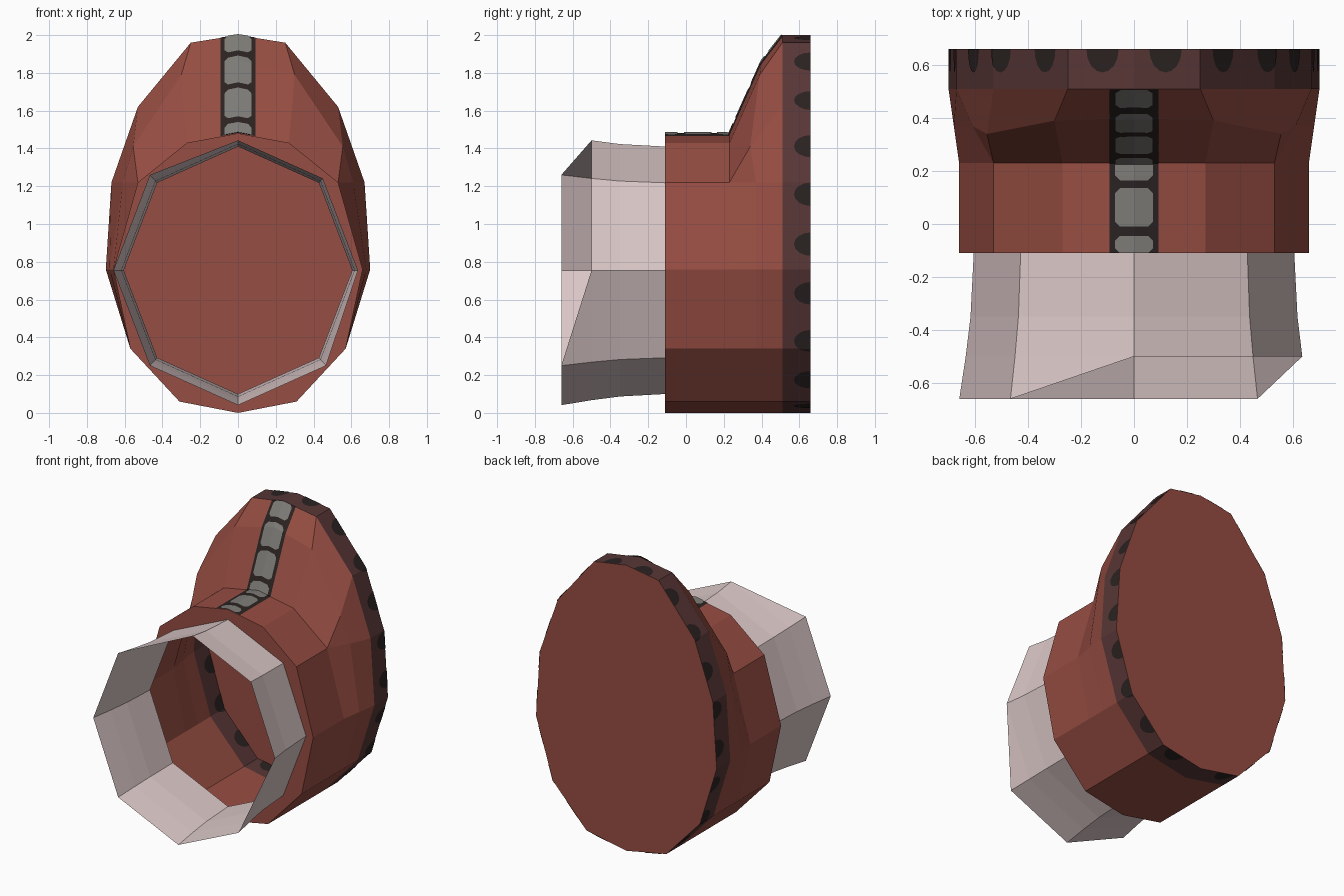
import bpy, bmesh, math
from mathutils import Vector

if "Cube" in bpy.data.objects:
    bpy.data.objects.remove(bpy.data.objects["Cube"])


def material(name, r, g, b):
    m = bpy.data.materials.new(name)
    lin = lambda c: ((c / 255 + 0.055) / 1.055) ** 2.4
    m.diffuse_color = (lin(r), lin(g), lin(b), 1)
    m.use_nodes = True
    m.node_tree.nodes["Principled BSDF"].inputs["Base Color"].default_value = m.diffuse_color
    return m


BRICK = material("brick_red", 150, 77, 66)
RIM = material("dark_maroon", 88, 54, 54)
SPOT = material("near_black", 42, 34, 33)
GREY = material("panel_grey", 125, 123, 118)
GLASS = material("pale_pink", 218, 198, 198)


def new_object(name, bm, mats, recalc=False):
    bmesh.ops.remove_doubles(bm, verts=bm.verts, dist=0.0005)
    if recalc:
        bmesh.ops.recalc_face_normals(bm, faces=bm.faces)
    me = bpy.data.meshes.new(name)
    bm.to_mesh(me)
    bm.free()
    for m in mats:
        me.materials.append(m)
    ob = bpy.data.objects.new(name, me)
    bpy.context.collection.objects.link(ob)
    return ob


def face(bm, pts, mat=0):
    """Add a face, skipping repeated points."""
    keep = []
    for p in pts:
        if all((Vector(p) - Vector(q)).length > 0.0005 for q in keep):
            keep.append(p)
    if len(keep) > 2:
        bm.faces.new([bm.verts.new(p) for p in keep]).material_index = mat


def loft(bm, a, b, mat=0):
    n = len(a)
    for i in range(n):
        j = (i + 1) % n
        face(bm, [a[i], a[j], b[j], b[i]], mat)


def mirror_ring(half):
    """Half outline from top to bottom -> closed loop."""
    return half + [(-x, y, z) for x, y, z in half[-2:0:-1]]


# Outlines of the body, right half from top to bottom
low = [(0.57, 0.34), (0.31, 0.06), (0, 0)]
rear = [(0, 2.0), (0.25, 1.96), (0.53, 1.62), (0.67, 1.22), (0.70, 0.76)] + low
front = [(0, 1.48), (0.27, 1.43), (0.53, 1.22), (0.53, 1.22), (0.66, 0.76)] + low
mid = [(0, 0.40, 1.86), (0.30, 0.39, 1.79), (0.555, 0.34, 1.41),
       (0.61, 0.37, 1.22), (0.68, 0.37, 0.76)] + [(x, 0.37, z) for x, z in low]
at = lambda half, y: mirror_ring([(x, y, z) for x, z in half])

# Octagonal opening, at which the tube starts
CZ = 0.755


def octagon(k, y, s=1.0):
    a = k * math.pi / 4
    return (0.605 * s * math.sin(a), y, CZ + 0.655 * s * math.cos(a))


hole = mirror_ring([octagon(k, -0.11) for k in (0, 1, 1, 1, 2, 3, 3, 4)])

# Body shell: front collar, neck, flared hood, rim and back plate
bm = bmesh.new()
f0, f1 = at(front, -0.11), at(front, 0.23)
r0, r1 = at(rear, 0.51), at(rear, 0.66)
loft(bm, hole, f0)
loft(bm, f0, f1)
loft(bm, f1, mirror_ring(mid))
loft(bm, mirror_ring(mid), r0)
loft(bm, r0, r1, 1)
face(bm, r1)
new_object("body_shell", bm, [BRICK, RIM], True)

# Open front tube with a stepped lip
bm = bmesh.new()
scale = {-0.11: 1.0, -0.35: 1.02, -0.50: 1.05, -0.66: 1.09}
tube = [[octagon(k, y, s) for k in range(8)] for y, s in scale.items()]
short = (0, 1, 2)
tube[3] = [tube[2][k] if k in short else tube[3][k] for k in range(8)]
loft(bm, tube[0], tube[1])
loft(bm, tube[1], [tube[2][k] if k in short else octagon(k, -0.50, 1.05) for k in range(8)])
loft(bm, tube[2], tube[3])
new_object("front_tube", bm, [GLASS], True)


# Centre strip draped over the top ridge
ridge = [Vector(p) for p in ((0, -0.11, 1.48), (0, 0.23, 1.48), mid[0], (0, 0.51, 2.0))]
side = [Vector(p) for p in ((0.27, -0.11, 1.43), (0.27, 0.23, 1.43), mid[1], (0.25, 0.51, 1.96))]
knots = [0]
for a, b in zip(ridge, ridge[1:]):
    knots.append(knots[-1] + (b - a).length)


def drape(x, s, lift):
    i = max(k for k in range(3) if s >= knots[k] - 1e-6)
    t = (s - knots[i]) / (knots[i + 1] - knots[i])
    c, n = ridge[i].lerp(ridge[i + 1], t), side[i].lerp(side[i + 1], t)
    p = c.lerp(n, abs(x) / n.x)
    slant = 0.7 if knots[1] - 1e-6 <= s else 0.0
    return (x, p.y - lift * slant, p.z + lift * (1 - slant * 0.3))


def strip_plate(bm, s0, s1, w, chamfer, lift):
    cuts = sorted({s0, s0 + chamfer, s1 - chamfer, s1} | {k for k in knots if s0 < k < s1})
    width = lambda s: w - max(0, chamfer - min(s - s0, s1 - s))
    for a, b in zip(cuts, cuts[1:]):
        for m in (1, -1):
            q = [drape(0, a, lift), drape(m * width(a), a, lift),
                 drape(m * width(b), b, lift), drape(0, b, lift)]
            face(bm, q[::m])


bm = bmesh.new()
strip_plate(bm, 0, knots[3], 0.092, 0, 0.003)
new_object("strip_backing", bm, [SPOT])
bm = bmesh.new()
for s0, s1 in ((0, 0.065), (0.10, 0.245), (0.275, 0.40), (0.433, 0.60),
               (0.63, 0.79), (0.825, knots[3])):
    strip_plate(bm, s0, s1, 0.071, 0.018, 0.007)
new_object("strip_panels", bm, [GREY])

# Half-round spots around the rim, outside and inside
pts = [Vector((x, 0, z)) for x, z in rear]
run = [0]
for a, b in zip(pts, pts[1:]):
    run.append(run[-1] + (b - a).length)


def segment_point(i, d, y, lift):
    t = (d - run[i]) / (run[i + 1] - run[i])
    v = (pts[i + 1] - pts[i]).normalized()
    p = pts[i].lerp(pts[i + 1], t) + Vector((-v.z, 0, v.x)) * lift
    return Vector((p.x, y, p.z))


def spot(bm, centre, lift, half=0.062, depth=0.088):
    steps = [centre + half * math.cos(math.pi * k / 8) for k in range(9)]
    cuts = sorted(steps + [k for k in run if abs(k - centre) < half])
    edge = lambda d: 0.66 - depth * math.sqrt(max(0, 1 - ((d - centre) / half) ** 2))
    for a, b in zip(cuts, cuts[1:]):
        i = max(k for k in range(7) if (a + b) / 2 >= run[k])
        q = [segment_point(i, a, 0.659, lift), segment_point(i, b, 0.659, lift),
             segment_point(i, b, edge(b), lift), segment_point(i, a, edge(a), lift)]
        for m in (1, -1):
            face(bm, [(m * p.x, p.y, p.z) for p in q][::m if lift > 0 else -m])


for name, lift in (("rim_spots", 0.003), ("rim_spots_inside", -0.003)):
    bm = bmesh.new()
    for k in range(10):
        spot(bm, 0.12 + 0.265 * k, lift)
    new_object(name, bm, [SPOT])
